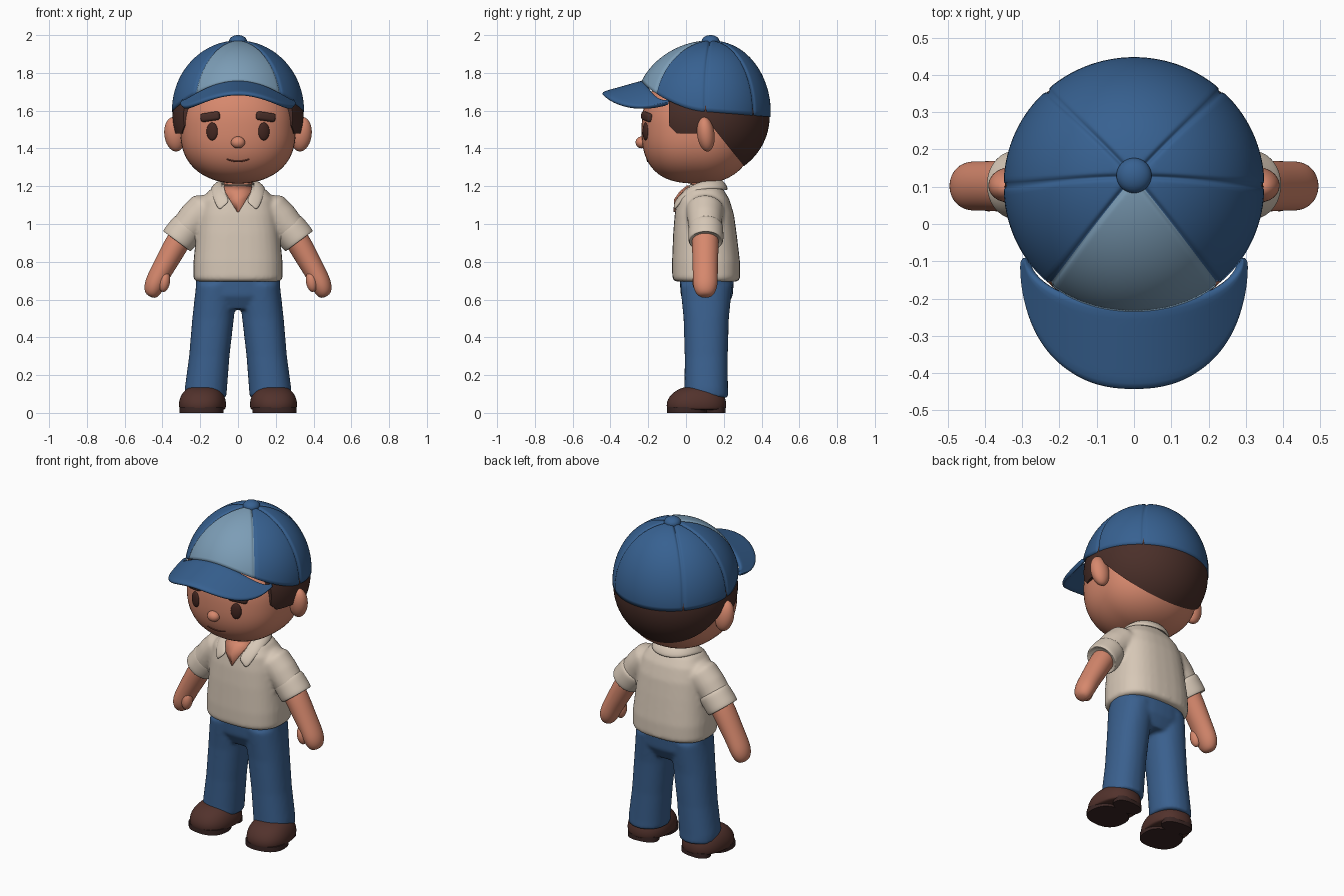
import bpy
import bmesh
from math import sin, cos, asin, pi, exp, radians, copysign
from mathutils import Matrix, Vector

default_cube = bpy.data.objects.get("Cube")
if default_cube:
    bpy.data.objects.remove(default_cube, do_unlink=True)


def material(name, red, green, blue):
    color = [((c / 255 + 0.055) / 1.055) ** 2.4 for c in (red, green, blue)] + [1]
    mat = bpy.data.materials.new(name)
    mat.use_nodes = True
    mat.diffuse_color = color
    mat.node_tree.nodes["Principled BSDF"].inputs["Base Color"].default_value = color
    return mat


SKIN = material("skin", 214, 136, 109)
CREAM = material("cream cloth", 215, 200, 183)
DENIM = material("denim blue", 58, 96, 142)
CAP = material("cap blue", 55, 97, 145)
PANEL = material("pale blue panel", 124, 157, 182)
HAIR = material("dark brown hair", 74, 47, 41)
LEATHER = material("brown leather", 82, 50, 44)
SOLE = material("dark sole", 58, 38, 36)
EYE = material("eye brown", 66, 38, 32)
LIP = material("lip line", 112, 60, 48)
SIDES = (("left", 1), ("right", -1))


def add_rows(bm, rows, closed=False):
    """Skin a list of point rows; closed rows are also capped."""
    verts = [[bm.verts.new(p) for p in row] for row in rows]
    count = len(rows[0])
    for a, b in zip(verts, verts[1:]):
        for i in range(count if closed else count - 1):
            j = (i + 1) % count
            bm.faces.new((a[i], a[j], b[j], b[i]))
    if closed:
        bm.faces.new(verts[0])
        bm.faces.new(verts[-1])


def finish(name, bm, *mats, subsurf=0, thickness=0, remesh=False, sharp=False):
    bmesh.ops.recalc_face_normals(bm, faces=bm.faces[:])
    mesh = bpy.data.meshes.new(name)
    bm.to_mesh(mesh)
    bm.free()
    for mat in mats:
        mesh.materials.append(mat)
    mesh.polygons.foreach_set("use_smooth", [True] * len(mesh.polygons))
    if sharp:
        mesh.set_sharp_from_angle(angle=radians(40))
    obj = bpy.data.objects.new(name, mesh)
    bpy.context.scene.collection.objects.link(obj)
    if thickness:
        mod = obj.modifiers.new("thickness", 'SOLIDIFY')
        mod.thickness, mod.offset = thickness, 0
    if remesh:
        mod = obj.modifiers.new("merge", 'REMESH')
        mod.mode, mod.voxel_size, mod.use_smooth_shade = 'VOXEL', 0.011, True
        mod = obj.modifiers.new("soften", 'SMOOTH')
        mod.factor, mod.iterations = 0.5, 6
    if subsurf:
        mod = obj.modifiers.new("subdivision", 'SUBSURF')
        mod.levels = mod.render_levels = subsurf
    return obj


def ring(x, y, z, rx, ry, tilt=0, side=1, power=2.0, count=32):
    """One oval cross-section, tilted about the y axis and mirrored by side."""
    turn, points = Matrix.Rotation(tilt, 3, 'Y'), []
    for i in range(count):
        c, s = cos(2 * pi * i / count), sin(2 * pi * i / count)
        p = turn @ Vector((rx * copysign(abs(c) ** (2 / power), c),
                           ry * copysign(abs(s) ** (2 / power), s), 0))
        points.append(((p.x + x) * side, p.y + y, p.z + z))
    return points


def sphere(center, radii, rot=(0, 0, 0), u=48, v=24):
    bm = bmesh.new()
    bmesh.ops.create_uvsphere(bm, u_segments=u, v_segments=v, radius=1)
    matrix = Matrix.Translation(center)
    for angle, axis in zip(rot, "ZYX"):
        matrix = matrix @ Matrix.Rotation(angle, 4, axis)
    bm.transform(matrix @ Matrix.Diagonal((*radii, 1)))
    return bm


# Head: a rounded form, boxier at the face than at the back
HEAD_Y, HEAD_Z, HEAD_W, HEAD_H = 0.09, 1.5, 0.305, 0.286


def head_level(p):
    depth = abs(p.y / 0.325) ** 3 if p.y < 0 else (p.y / 0.27) ** 2
    return abs(p.x / HEAD_W) ** 2.1 + depth + abs(p.z / HEAD_H) ** 2.5


def face_y(x, z):
    rest = 1 - abs(x / HEAD_W) ** 2.1 - abs((z - HEAD_Z) / HEAD_H) ** 2.5
    return HEAD_Y - 0.325 * rest ** (1 / 3)


bm = sphere((0, 0, 0), (1, 1, 1), u=64, v=40)
for vert in bm.verts:
    low, high = 0, 1
    for _ in range(24):
        mid = (low + high) / 2
        low, high = (mid, high) if head_level(vert.co * mid) < 1 else (low, mid)
    vert.co = vert.co * low + Vector((0, HEAD_Y, HEAD_Z))
finish("head", bm, SKIN)

# Face
finish("nose", sphere((0, face_y(0, 1.43) - 0.005, 1.432), (0.037, 0.03, 0.031)), SKIN)
for label, side in SIDES:
    x = 0.137 * side
    finish(label + "_eye", sphere((x, face_y(x, 1.49), 1.49), (0.031, 0.014, 0.047),
                                  (0.33 * side, 0, 0)), EYE)
    finish(label + "_ear", sphere((0.335 * side, 0.105, 1.475), (0.055, 0.046, 0.092),
                                  (0, 0.12 * side, 0.12)), SKIN)
    bm = bmesh.new()
    bmesh.ops.create_cube(bm, size=1)
    bm.transform(Matrix.Diagonal((0.108, 0.034, 0.046, 1)))
    x = 0.147 * side
    brow = finish(label + "_eyebrow", bm, HAIR)
    brow.location = (x, face_y(x, 1.568), 1.568)
    brow.rotation_euler = (0, 0.14 * side, 0.38 * side)
    mod = brow.modifiers.new("round", 'BEVEL')
    mod.width, mod.segments = 0.015, 4
curve = bpy.data.curves.new("mouth", 'CURVE')
curve.dimensions, curve.bevel_depth = '3D', 0.004
spline = curve.splines.new('POLY')
spline.points.add(12)
for i, point in enumerate(spline.points):
    x = (i / 6 - 1) * 0.06
    z = 1.332 + 3 * x * x
    point.co = (x, face_y(x, z), z, 1)
curve.materials.append(LIP)
bpy.context.scene.collection.objects.link(bpy.data.objects.new("mouth", curve))


# Hair: one oval mass trimmed by planes
def hair_piece(name, cuts):
    bm = sphere((0, 0.1, 1.57), (0.347, 0.343, 0.33), u=64, v=40)
    for point, normal in cuts:
        bmesh.ops.bisect_plane(bm, geom=bm.verts[:] + bm.edges[:] + bm.faces[:],
                               plane_co=point, plane_no=normal, clear_outer=True)
        bmesh.ops.holes_fill(bm, edges=[e for e in bm.edges if e.is_boundary], sides=0)
    finish(name, bm, HAIR, sharp=True)


hair_piece("back_hair", [((0, 0.12, 1.54), (0, -0.225, -0.18))])
hair_piece("sideburns", [((0, -0.09, 1.5), (0, -1, 0)), ((0, 0, 1.48), (0, 0, -1)),
                         ((0, -0.075, 1.505), (0, -1, -1)), ((0, 0.12, 1.5), (0, 1, 0))])

# Cap crown: grooved seams between six panels, pale front panel
STEP, RINGS, CROWN_Z, CROWN_H = radians(1.5), 26, 1.6, 0.372
SEAMS = [radians(a) for a in (42, 90, 138, 222, 270, 318)]


def crown_point(angle, k, inset=1.0):
    c = cos(angle)
    rim = 1.595 + 0.162 * max(c, 0) ** 1.7 - 0.028 * max(-c, 0)
    start = asin((rim - CROWN_Z) / CROWN_H)
    phi = start + (pi / 2 - start) * k / (RINGS + 0.4)
    gap = min(abs(angle - s) for s in SEAMS) * 0.35 * cos(phi)
    scale = inset * (1 - 0.024 * exp(-(gap / 0.007) ** 2))
    depth = 0.345 + 0.03 * max(c, 0)
    return (0.35 * scale * cos(phi) * sin(angle),
            0.103 + 0.024 * sin(phi) ** 3 - depth * scale * cos(phi) * c,
            CROWN_Z + CROWN_H * scale * sin(phi))


angles = [i * STEP for i in range(240)]
bm = bmesh.new()
add_rows(bm, [[crown_point(a, 0, 0.95) for a in angles]] +
         [[crown_point(a, k) for a in angles] for k in range(RINGS + 1)], closed=True)
bm.faces.ensure_lookup_table()
bmesh.ops.delete(bm, geom=[bm.faces[-2]], context='FACES_ONLY')
bm.faces.ensure_lookup_table()
for i, face in enumerate(bm.faces):
    around = min(i % 240, 239 - i % 240)
    face.material_index = int(around < 28 and i < 240 * (RINGS + 1))
finish("cap_crown", bm, CAP, PANEL)
finish("cap_button", sphere((0, 0.13, 1.968), (0.047, 0.047, 0.032)), CAP)

# Cap bill: arched sheet from the crown rim to a rounded outline
rows = []
for k in range(7):
    row = []
    for i in range(33):
        t = pi * (i / 32 - 0.5)
        s, c, mix = sin(t), max(cos(t), 0), k / 6
        x = (1 - mix) * 0.285 * s + mix * 0.3 * copysign(abs(s) ** 0.87, s)
        y = -0.09 - (1 - mix) * 0.125 * c - mix * 0.355 * c ** 0.87
        row.append((x, y, 1.745 + 0.28 * (y + 0.24) - 1.65 * x * x))
    rows.append(row)
bm = bmesh.new()
add_rows(bm, rows)
finish("cap_bill", bm, CAP, thickness=0.024, subsurf=1)

# Neck and open neckline
bm = bmesh.new()
add_rows(bm, [ring(0, 0.1, z, 0.075, 0.075) for z in (1.1, 1.2, 1.28)], closed=True)
finish("neck", bm, SKIN)
bm = bmesh.new()
add_rows(bm, [[(-w, y + 0.008, z), (0, y, z), (w, y + 0.008, z)] for w, y, z in
              ((0.004, -0.062, 1.065), (0.045, -0.058, 1.13), (0.068, -0.03, 1.17),
               (0.075, 0.008, 1.2))])
finish("neckline", bm, SKIN, thickness=0.009)

# Shirt: body and sleeves merged into one soft form
bm = bmesh.new()
add_rows(bm, [ring(0, y, z, rx, ry, power=2.6) for z, rx, ry, y in
              ((0.695, 0.225, 0.168, 0.107), (0.715, 0.237, 0.18, 0.107),
               (0.8, 0.236, 0.18, 0.106), (0.95, 0.221, 0.168, 0.1),
               (1.05, 0.21, 0.157, 0.097), (1.13, 0.192, 0.138, 0.092),
               (1.18, 0.152, 0.108, 0.092), (1.21, 0.09, 0.078, 0.098))], closed=True)
for label, side in SIDES:
    add_rows(bm, [ring(x, 0.1, z, r, r, tilt, side) for x, z, r, tilt in
                  ((0.1, 1.08, 0.09, -1), (0.17, 1.075, 0.1, -0.85),
                   (0.225, 1.03, 0.093, -0.7), (0.285, 0.96, 0.085, -0.64))], closed=True)
finish("shirt", bm, CREAM, remesh=True)

# Collar: folded band with two pointed flaps
top = [(0, 0.185, 1.23), (0.07, 0.155, 1.228), (0.088, 0.085, 1.222),
       (0.078, 0.02, 1.19), (0.038, -0.062, 1.115)]
low = [(0, 0.23, 1.175), (0.11, 0.195, 1.185), (0.15, 0.09, 1.19),
       (0.137, -0.015, 1.15), (0.102, -0.068, 1.055)]
fold = [tuple((Vector(a) + Vector(b)) / 2 + Vector((0, 0, 0.014))) for a, b in zip(top, low)]
bm = bmesh.new()
add_rows(bm, [[(-x, y, z) for x, y, z in half[:0:-1]] + half for half in (top, fold, low)])
finish("collar", bm, CREAM, thickness=0.02, subsurf=2)

# Sleeve cuffs, arms and thumbs
for label, side in SIDES:
    bm = bmesh.new()
    add_rows(bm, [ring(x, 0.105, z, r, r, -0.64, side) for x, z, r in
                  ((0.256, 0.998, 0.076), (0.261, 0.991, 0.092), (0.29, 0.952, 0.093),
                   (0.321, 0.913, 0.094), (0.327, 0.905, 0.086), (0.316, 0.92, 0.07))],
             closed=True)
    finish(label + "_cuff", bm, CREAM, subsurf=2)
    bm = bmesh.new()
    add_rows(bm, [ring(x, 0.102, z, rx, ry, -0.46, side) for x, z, rx, ry in
                  ((0.27, 0.98, 0.065, 0.07), (0.325, 0.895, 0.065, 0.071),
                   (0.372, 0.81, 0.061, 0.068), (0.415, 0.735, 0.056, 0.066),
                   (0.444, 0.675, 0.055, 0.067), (0.46, 0.632, 0.042, 0.05),
                   (0.466, 0.615, 0.02, 0.025))], closed=True)
    finish(label + "_arm", bm, SKIN, subsurf=2)
    finish(label + "_thumb", sphere((0.39 * side, 0.066, 0.695), (0.03, 0.032, 0.055),
                                    (0, -0.15 * side, 0)), SKIN)

# Trousers: hips and legs merged
bm = bmesh.new()
add_rows(bm, [ring(0, 0.11, z, rx, ry, power=2.4) for z, rx, ry in
              ((0.55, 0.15, 0.1), (0.62, 0.218, 0.138), (0.7, 0.225, 0.143),
               (0.75, 0.21, 0.14))], closed=True)
for label, side in SIDES:
    add_rows(bm, [ring(x, 0.107, z, rx, ry, 0, side, 2.2) for x, z, rx, ry in
                  ((0.112, 0.68, 0.11, 0.138), (0.132, 0.5, 0.11, 0.12),
                   (0.152, 0.3, 0.107, 0.114), (0.17, 0.13, 0.112, 0.115),
                   (0.172, 0.08, 0.11, 0.117))], closed=True)
finish("trousers", bm, DENIM, remesh=True)

# Shoes with separate front sole and heel
for label, side in SIDES:
    bm = bmesh.new()
    add_rows(bm, [ring(0, y, z, rx, ry, power=2.3) for z, rx, ry, y in
                  ((0.014, 0.115, 0.15, 0), (0.022, 0.122, 0.157, 0),
                   (0.055, 0.126, 0.16, 0), (0.095, 0.114, 0.143, 0.004),
                   (0.128, 0.088, 0.11, 0.015), (0.142, 0.05, 0.06, 0.02))], closed=True)
    parts = [finish(label + "_shoe", bm, LEATHER, subsurf=2)]
    for part, y, rx, ry in (("front_sole", -0.05, 0.117, 0.105), ("heel", 0.1, 0.092, 0.053)):
        bm = bmesh.new()
        add_rows(bm, [ring(0, y, z, rx, ry, power=2.4) for z in (0, 0.03)], closed=True)
        parts.append(finish(label + "_" + part, bm, SOLE, sharp=True))
    for obj in parts:
        obj.location = (0.188 * side, 0.055, 0)
        obj.rotation_euler.z = 0.1 * side
